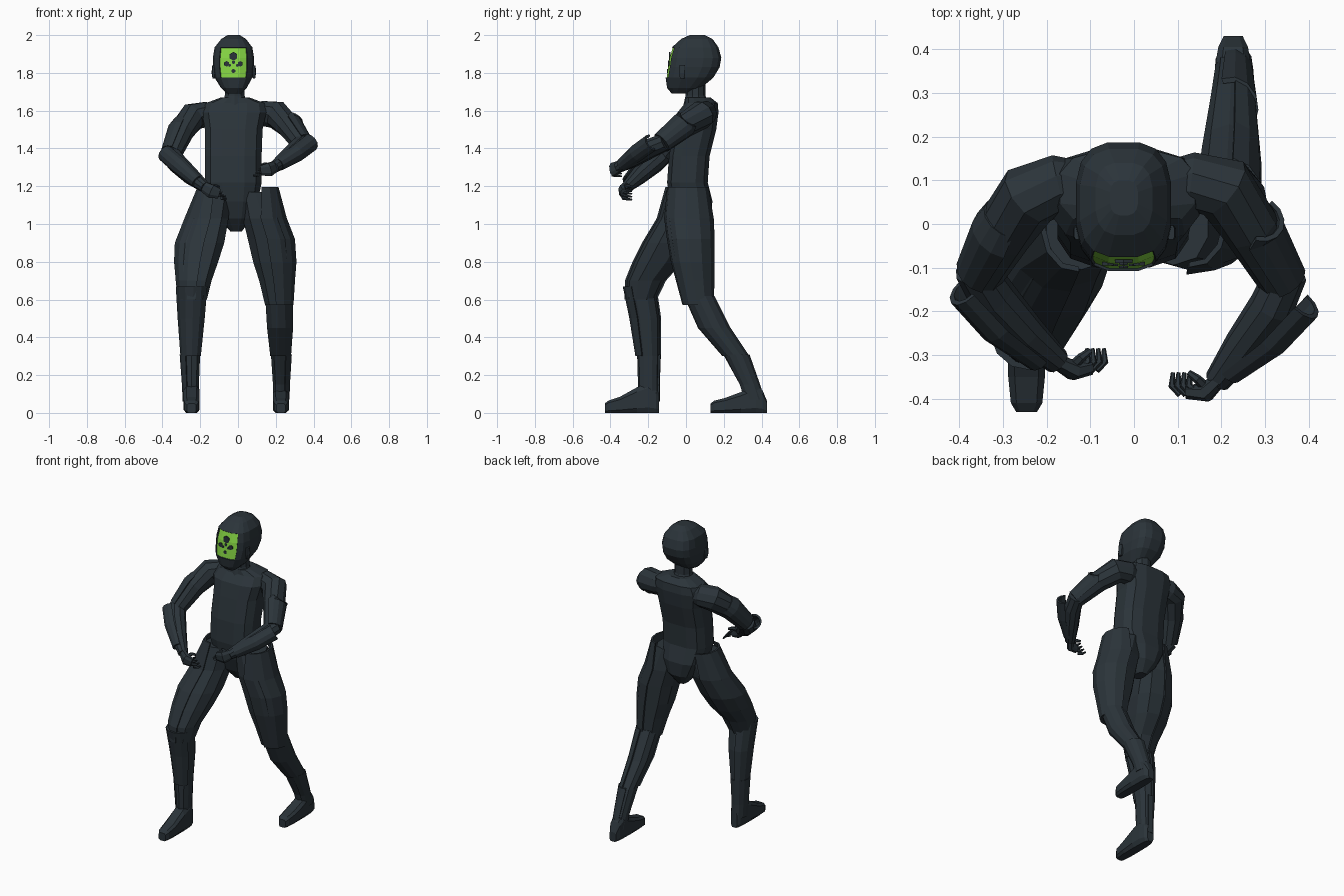
import bpy, bmesh, math
from mathutils import Vector


def material(name, rgb):
    m = bpy.data.materials.new(name)
    m.diffuse_color = (*rgb, 1)
    return m


SLATE = material("dark_slate", (0.024, 0.034, 0.042))
GREEN = material("visor_green", (0.23, 0.65, 0.055))
X, Y, Z = Vector((1, 0, 0)), Vector((0, 1, 0)), Vector((0, 0, 1))


def ring(n, p):
    """Closed unit superellipse with flat sides at the extremes."""
    pts = []
    for i in range(n):
        t = 2 * math.pi * (i + .5) / n
        pts.append([math.copysign(abs(f(t)) ** p, f(t)) for f in (math.cos, math.sin)])
    k = max(q[0] for q in pts)
    return [(x / k, y / k, 0) for x, y in pts]


def crescent(mid, half, n=7):
    """Shell cross-section: outer arc, then inner arc back."""
    ang = [math.radians(mid - half + 2 * half * i / (n - 1)) for i in range(n)]
    arc = [(math.cos(t), math.sin(t)) for t in ang]
    return [(x, y, 0) for x, y in arc] + [(x, y, 1) for x, y in reversed(arc)]


def loft(name, secs, shape, axes=None, ref=None, thick=.012, edit=None):
    """Sections (x, y, z, a, b). Fixed axes, or a frame following the path."""
    bm, rings = bmesh.new(), []
    cs = [Vector(s[:3]) for s in secs]
    for i, s in enumerate(secs):
        if axes:
            u, v = axes
        else:
            t = (cs[min(i + 1, len(cs) - 1)] - cs[max(i - 1, 0)]).normalized()
            u = (Vector(ref) - t * t.dot(Vector(ref))).normalized()
            v = t.cross(u)
        a, b = s[3], s[-1]
        rings.append([bm.verts.new(cs[i] + u * x * (a - thick * w) + v * y * (b - thick * w))
                      for x, y, w in shape])
    n = len(shape)
    for r0, r1 in zip(rings, rings[1:]):
        for j in range(n):
            bm.faces.new((r0[j], r0[(j + 1) % n], r1[(j + 1) % n], r1[j]))
    bm.faces.new(rings[0])
    bm.faces.new(rings[-1])
    bmesh.ops.recalc_face_normals(bm, faces=bm.faces)
    if edit:
        edit(bm)
    me = bpy.data.meshes.new(name)
    bm.to_mesh(me)
    bm.free()
    ob = bpy.data.objects.new(name, me)
    bpy.context.collection.objects.link(ob)
    me.materials.append(SLATE)
    me.materials.append(GREEN)
    return ob


def span(z, x0, x1, y0, y1):
    """Horizontal section from its x and y limits."""
    return ((x0 + x1) / 2, (y0 + y1) / 2, z, (x1 - x0) / 2, (y1 - y0) / 2)


XY = (X, Y)
# Torso and neck
loft("torso", [span(.96, -.04, .02, .0, .08), span(1.03, -.1, .07, -.055, .13),
               span(1.12, -.15, .105, -.085, .14), span(1.22, -.175, .125, -.1, .115),
               span(1.36, -.175, .125, -.09, .125), span(1.5, -.175, .13, -.065, .16),
               span(1.59, -.19, .15, -.045, .172), span(1.64, -.17, .14, -.005, .168),
               span(1.67, -.09, .06, .0, .13)], ring(12, .7), XY)
loft("neck", [span(1.63, -.085, .05, -.01, .12), span(1.68, -.07, .035, 0, .1),
              span(1.78, -.07, .035, 0, .1)], ring(10, 1), XY)


# Helmet with recessed green visor
def visor(bm):
    fs = []
    for f in bm.faces:
        c = f.calc_center_median()
        if 1.78 < c.z < 1.93 and abs(c.x + .024) < .066 and c.y < 0:
            f.material_index = 1
            fs.append(f)
    rim = bmesh.ops.inset_region(bm, faces=fs, thickness=.002, depth=-.006)["faces"]
    for f in rim:
        f.material_index = 0


loft("helmet", [span(1.69, -.06, .016, -.075, .0), span(1.72, -.09, .046, -.1, .08),
                span(1.775, -.124, .076, -.108, .145), span(1.83, -.133, .085, -.1, .178),
                span(1.88, -.133, .085, -.093, .187), span(1.935, -.124, .076, -.075, .172),
                span(1.98, -.088, .042, -.025, .14), span(2.0, -.055, .009, .02, .1)],
     ring(16, .68), XY, edit=visor)
for s in (-1, 1):
    x = -.022 + s * .107
    loft("ear_piece", [(x, -.02, 1.77, .006, .012), (x, -.02, 1.8, .011, .016),
                       (x, -.02, 1.84, .008, .016)], ring(8, .6), XY)

# Dark marks on the visor
for dx, z, r in ((0, 1.888, .02), (-.036, 1.848, .013), (.036, 1.848, .013), (0, 1.857, .009),
                 (-.02, 1.84, .007), (.02, 1.84, .007), (0, 1.81, .01)):
    y = -.082 - (1.88 - z) * .15
    loft("visor_mark", [(-.024 + dx, y - .008, z, r, r), (-.024 + dx, y, z, r, r)],
         ring(6, 1), (X, Z))

# Legs: thigh and shin sections (x, y, z, half width, half depth)
LEGS = {
    "rear": (1, [(.09, .01, 1.17, .08, .1), (.135, .015, 1.03, .11, .118), (.17, .025, .92, .118, .113),
                 (.188, .035, .8, .108, .102), (.2, .048, .7, .088, .088), (.212, .065, .57, .068, .07)],
             [(.213, .07, .62, .068, .07), (.218, .15, .45, .062, .075), (.222, .265, .3, .047, .06),
              (.225, .335, .15, .04, .048), (.225, .36, .07, .038, .048)],
             [(.13, .05), (.15, .065), (.21, .08), (.29, .11), (.37, .15), (.405, .12), (.43, .06)]),
    "front": (-1, [(-.12, 0, 1.17, .08, .1), (-.16, -.03, 1.03, .11, .112), (-.197, -.095, .9, .124, .125),
                   (-.215, -.15, .8, .11, .12), (-.228, -.215, .7, .088, .095), (-.235, -.24, .6, .07, .072)],
              [(-.24, -.245, .67, .078, .078), (-.243, -.215, .5, .065, .073), (-.247, -.2, .3, .046, .056),
               (-.247, -.2, .15, .04, .052), (-.247, -.195, .06, .036, .048)],
              [(-.43, .05), (-.41, .065), (-.35, .085), (-.26, .135), (-.2, .16), (-.16, .13), (-.142, .1)]),
}


def grow(secs, d):
    return [(x, y, z, a + d, b + d) for x, y, z, a, b in secs]


for key, (s, thigh, shin, foot) in LEGS.items():
    side = (X * s, Y)
    loft(key + "_thigh", thigh, ring(10, .85), XY)
    loft(key + "_shin", shin, ring(10, .85), XY)
    # Armour shells: outer thigh, knee to calf, ankle
    x, y, z, a, b = thigh[0]
    loft(key + "_thigh_plate", [(s * .135, y, 1.195, .08, .11)] + grow(thigh[1:], .014),
         crescent(-5, 92), side)
    loft(key + "_shin_guard", grow(shin[:3], .012), crescent(-35, 115, 9), side)
    x, y, z, a, b = shin[2]
    loft(key + "_ankle_guard", [(x, y, z + .01, a + .016, b + .012)] + grow(shin[3:], .01),
         crescent(25, 85), side)
    fx = s * (.227 if s > 0 else .246)
    widths = (.024, .036, .042, .043, .04, .034, .022)
    loft(key + "_foot", [(fx, fy, h / 2, w, h / 2) for (fy, h), w in zip(foot, widths)],
         ring(8, .5), (X, Z))

# Arms: upper and lower paths with radius, plates, palm and fingers
ARMS = {
    "right": (1, [(.06, .1, 1.58, .04), (.13, .095, 1.585, .066), (.205, .082, 1.578, .072),
                  (.268, -.01, 1.52, .062), (.338, -.13, 1.425, .05)],
              [(.35, -.11, 1.435, .046), (.315, -.19, 1.4, .05), (.25, -.28, 1.345, .043), (.19, -.36, 1.3, .029)],
              [(.385, -.18, 1.432, .048), (.31, -.26, 1.375, .047), (.215, -.335, 1.315, .036)],
              [(.205, -.345, 1.31, .027), (.165, -.385, 1.288, .036), (.12, -.385, 1.283, .026)]),
    "left": (-1, [(-.1, .1, 1.575, .04), (-.17, .09, 1.58, .066), (-.24, .065, 1.568, .072),
                  (-.3, -.02, 1.49, .064), (-.35, -.11, 1.375, .052)],
             [(-.365, -.1, 1.385, .046), (-.325, -.165, 1.325, .052), (-.25, -.25, 1.255, .045), (-.175, -.315, 1.195, .029)],
             [(-.385, -.15, 1.375, .046), (-.31, -.23, 1.31, .048), (-.215, -.305, 1.225, .036)],
             [(-.185, -.31, 1.2, .027), (-.14, -.335, 1.172, .036), (-.1, -.33, 1.16, .026)]),
}
for key, (s, upper, lower, plate, palm) in ARMS.items():
    loft(key + "_upper_arm", upper, ring(10, 1), ref=Z)
    loft(key + "_forearm", lower, ring(10, 1), ref=Z)
    mid, end = upper[3], upper[4]
    loft(key + "_upper_arm_plate",
         [(s * .282, .015, mid[2] + .035, .066), (*mid[:3], .075), (*end[:3], .06)],
         crescent(0, 75), ref=(s, -.1, .35))
    loft(key + "_forearm_plate", plate, crescent(0, 95), ref=(s * .7, -.7, 0))
    loft(key + "_palm", [(x, y, z, r, r * .6) for x, y, z, r in palm], ring(8, .8), ref=Z)
    px, py, pz, _ = palm[-1]
    for i in range(4):
        bx, bz = px + s * (.014 - .013 * i), pz + .022 - .015 * i
        loft(key + "_finger", [(bx + s * .012, py - .004, bz, .0085), (bx - s * .008, py + .015, bz - .004, .0075),
                               (bx - s * .006, py + .045, bz - .008, .004)], ring(6, 1), ref=Z)
    tx, ty, tz, _ = palm[1]
    loft(key + "_thumb", [(tx, ty + .01, tz + .015, .011), (tx - s * .02, ty + .03, tz + .03, .009),
                          (tx - s * .04, ty + .045, tz + .025, .006)], ring(6, 1), ref=Z)
